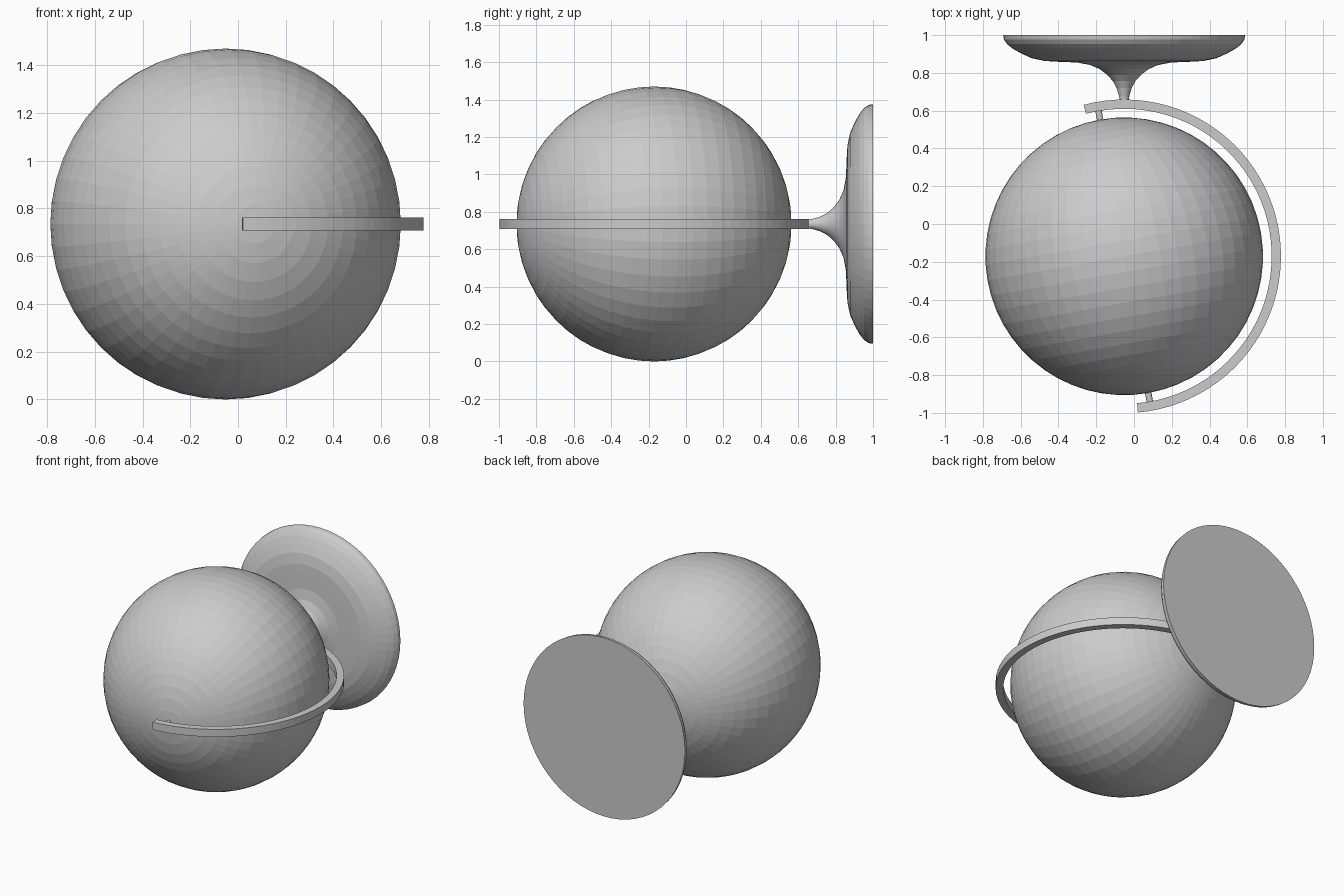
import bpy, bmesh
from math import sin, cos, radians, pi
from mathutils import Matrix, Vector

if "Cube" in bpy.data.objects:
    bpy.data.objects.remove(bpy.data.objects["Cube"])

CENTRE = Vector((-0.052, -0.171, 0.735))
TILT = radians(10)
AXIS = Vector((-sin(TILT), cos(TILT), 0))


def finish(name, bm):
    bmesh.ops.recalc_face_normals(bm, faces=bm.faces)
    mesh = bpy.data.meshes.new(name)
    bm.to_mesh(mesh)
    bm.free()
    obj = bpy.data.objects.new(name, mesh)
    bpy.context.collection.objects.link(obj)
    return obj


def aim(point):
    # turn the local z axis onto the tilted globe axis
    return Matrix.Translation(point) @ AXIS.to_track_quat('Z', 'Y').to_matrix().to_4x4()


# globe ball, poles on the tilted axis
bm = bmesh.new()
bmesh.ops.create_uvsphere(bm, u_segments=48, v_segments=28, radius=0.735, matrix=aim(CENTRE))
finish("globe_ball", bm)

# pivot pins at both poles
for name, side in (("upper_pin", 1), ("lower_pin", -1)):
    bm = bmesh.new()
    bmesh.ops.create_cone(bm, cap_ends=True, segments=16, radius1=0.017, radius2=0.017,
                          depth=0.08, matrix=aim(CENTRE + AXIS * side * 0.755))
    finish(name, bm)

# meridian arm: rectangular section swept through a bit over half a circle
bm = bmesh.new()
section = [(0.781, -0.027), (0.83, -0.027), (0.83, 0.027), (0.781, 0.027)]
steps = 48
rings = []
for i in range(steps + 1):
    a = TILT + radians(-95 + 190 * i / steps)
    rings.append([bm.verts.new(CENTRE + Vector((r * cos(a), r * sin(a), z))) for r, z in section])
for p, q in zip(rings, rings[1:]):
    for k in range(4):
        n = (k + 1) % 4
        bm.faces.new((p[k], p[n], q[n], q[k]))
bm.faces.new(rings[0])
bm.faces.new(rings[-1])
finish("meridian_arm", bm)

# flared stem and dished foot, turned around the y direction
profile = [(0.022, 0.645), (0.028, 0.68), (0.04, 0.72), (0.06, 0.757), (0.09, 0.79),
           (0.13, 0.82), (0.18, 0.842), (0.25, 0.855), (0.35, 0.859), (0.42, 0.863),
           (0.49, 0.878), (0.545, 0.903), (0.59, 0.928), (0.62, 0.952), (0.637, 0.977), (0.64, 1.0)]
bm = bmesh.new()
sides = 64
rings = [[bm.verts.new((CENTRE.x + r * cos(2 * pi * i / sides), y,
                        CENTRE.z + r * sin(2 * pi * i / sides))) for i in range(sides)]
         for r, y in profile]
for p, q in zip(rings, rings[1:]):
    for k in range(sides):
        n = (k + 1) % sides
        bm.faces.new((p[k], p[n], q[n], q[k]))
bm.faces.new(rings[0])
bm.faces.new(rings[-1])
finish("stand_base", bm)
